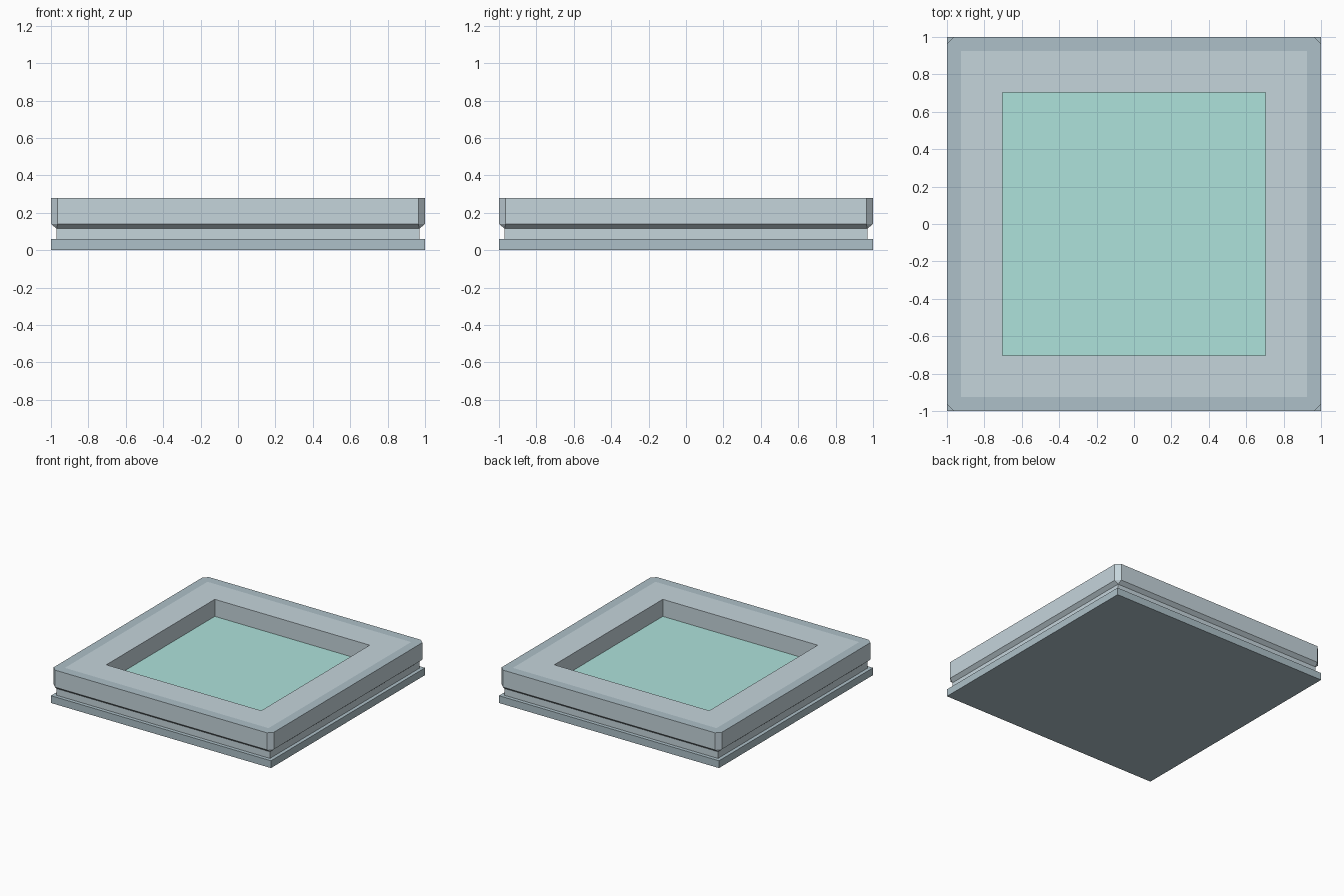
import bpy, bmesh

if "Cube" in bpy.data.objects:
    bpy.data.objects.remove(bpy.data.objects["Cube"])


def material(name, rgb):
    m = bpy.data.materials.new(name)
    m.diffuse_color = (*rgb, 1)
    m.use_nodes = True
    m.node_tree.nodes["Principled BSDF"].inputs["Base Color"].default_value = m.diffuse_color
    return m


pale = material("pale_metal", (0.56, 0.66, 0.71))
dark = material("darker_metal", (0.42, 0.53, 0.58))
teal = material("teal_panel", (0.42, 0.76, 0.71))


def ring(bm, half, cut, z):
    """Square ring with two vertices per corner (counter-clockwise)."""
    a, b = half, half - cut
    pts = [(a, -b), (a, b), (b, a), (-b, a), (-a, b), (-a, -b), (-b, -a), (b, -a)]
    return [bm.verts.new((x, y, z)) for x, y in pts]


def loft(name, profile, mats, cap_start=False, cap_end=False):
    """Skin rings of (half width, corner cut, z, material of band to next ring)."""
    bm = bmesh.new()
    rings = [ring(bm, *p[:3]) for p in profile]
    for lo, hi, p in zip(rings, rings[1:], profile):
        for i in range(8):
            j = (i + 1) % 8
            bm.faces.new((lo[i], lo[j], hi[j], hi[i])).material_index = p[3]
    if cap_start:
        bm.faces.new(rings[0][::-1])
    if cap_end:
        bm.faces.new(rings[-1])
    bmesh.ops.remove_doubles(bm, verts=bm.verts, dist=1e-5)
    me = bpy.data.meshes.new(name)
    bm.to_mesh(me)
    bm.free()
    for m in mats:
        me.materials.append(m)
    ob = bpy.data.objects.new(name, me)
    bpy.context.collection.objects.link(ob)
    return ob


# Square base slab
loft("base_slab", [(1, 0, 0, 0), (1, 0, 0.06, 0)], [dark], True, True)

# Recessed neck, flared underside, clipped-corner frame, rim band and pit walls
loft("frame", [
    (0.97, 0, 0.06, 0),
    (0.97, 0, 0.115, 0),
    (1.0, 0.036, 0.14, 0),
    (1.0, 0.036, 0.28, 1),
    (0.926, 0, 0.28, 0),
    (0.704, 0, 0.28, 0),
    (0.704, 0, 0.14, 0),
], [pale, dark])

# Coloured floor of the recess
bpy.ops.mesh.primitive_plane_add(size=1.408, location=(0, 0, 0.14))
panel = bpy.context.object
panel.name = "recessed_panel"
panel.data.materials.append(teal)
